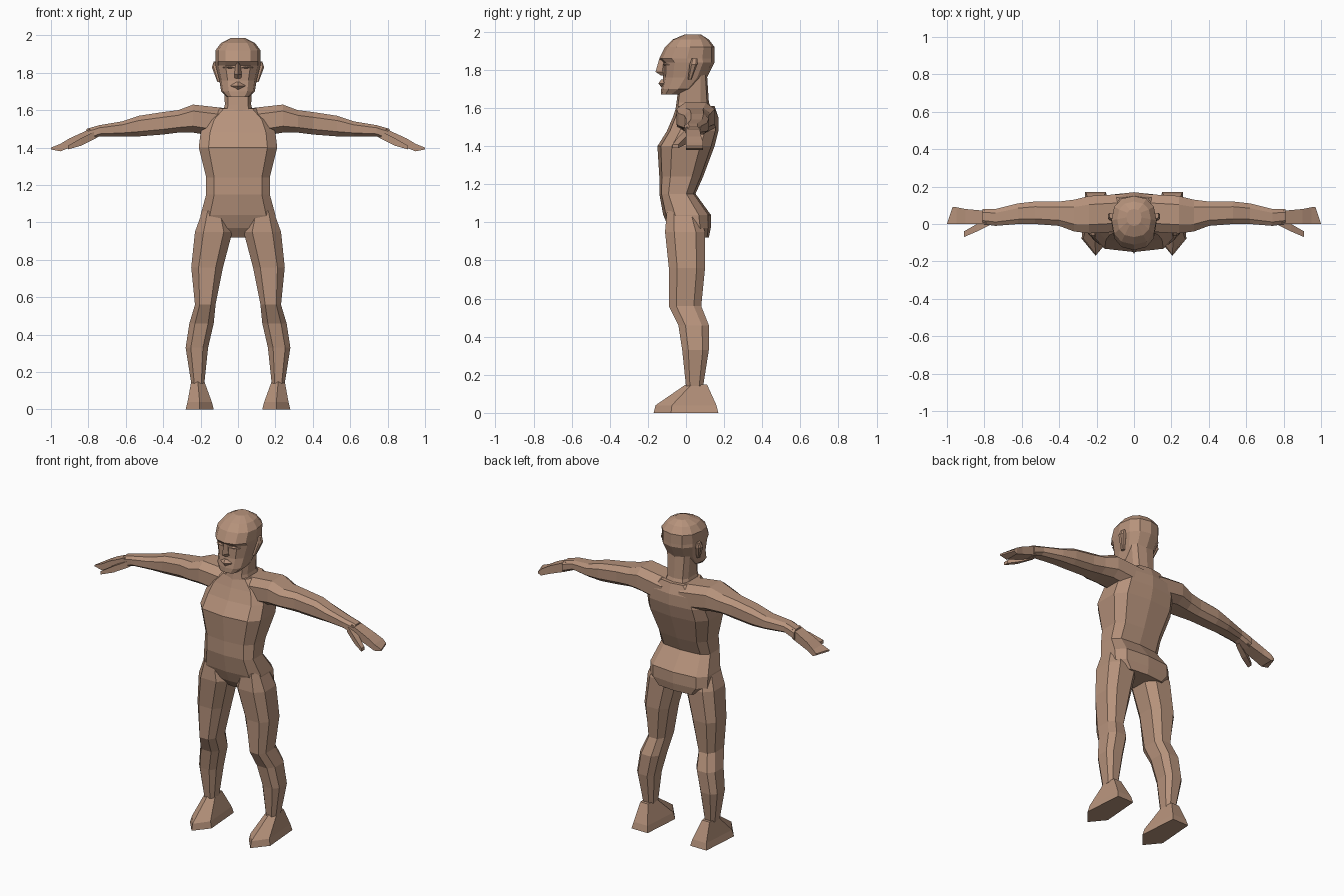
import bpy
import bmesh
from math import sin, cos, pi, copysign

cube = bpy.data.objects.get("Cube")
if cube:
    bpy.data.objects.remove(cube, do_unlink=True)

skin = bpy.data.materials.new("tan_skin")
skin.use_nodes = True
skin.diffuse_color = (.47, .29, .2, 1)
skin.node_tree.nodes["Principled BSDF"].inputs["Base Color"].default_value = skin.diffuse_color


def section(sides, power, turn=0):
    """Squared-off polygon starting at the front, fitted to a unit box."""
    def bulge(value):
        return copysign(abs(value) ** power, value)

    angles = [(i + turn) * 2 * pi / sides for i in range(sides)]
    across = [bulge(sin(angle)) for angle in angles]
    along = [bulge(-cos(angle)) for angle in angles]

    def fit(values):
        low, high = min(values), max(values)
        return [(value - low) / (high - low) for value in values]

    return list(zip(fit(across), fit(along)))


trunk_section = section(10, .6)
head_section = section(12, .85)
limb_section = section(8, .7, turn=.5)
box_section = section(4, 1, turn=.5)
wedge_section = section(4, 1)
foot_section = section(5, .6)


def loft(name, outline, stations, sideways=False, mirror=False, adjust=None):
    """Skin an outline through stations of (position, low, high, low, high).

    Upright parts run along z with x and y limits; sideways parts run along x
    with y and z limits.
    """
    bm = bmesh.new()
    loops = []
    for place, low_a, high_a, low_b, high_b in stations:
        loop = []
        for u, v in outline:
            a = low_a + u * (high_a - low_a)
            b = low_b + v * (high_b - low_b)
            loop.append(bm.verts.new((place, a, b) if sideways else (a, b, place)))
        loops.append(loop)
    for low, high in zip(loops, loops[1:]):
        for i in range(len(low)):
            j = (i + 1) % len(low)
            bm.faces.new((low[i], low[j], high[j], high[i]))
    bm.faces.new(loops[0])
    bm.faces.new(loops[-1])
    if adjust:
        for vert in bm.verts:
            adjust(vert.co)
    bmesh.ops.recalc_face_normals(bm, faces=bm.faces)

    mesh = bpy.data.meshes.new(name)
    bm.to_mesh(mesh)
    bm.free()
    mesh.materials.append(skin)
    obj = bpy.data.objects.new(name, mesh)
    bpy.context.collection.objects.link(obj)
    if mirror:
        modifier = obj.modifiers.new("other_side", "MIRROR")
        modifier.use_mirror_merge = False


def centred_loft(name, outline, stations):
    """Upright loft on the middle plane: (height, half width, front, back)."""
    loft(name, outline, [(height, -half, half, front, back)
                         for height, half, front, back in stations])


# Torso from the seat up to the collar
centred_loft("torso", trunk_section, [
    (.92, .15, -.05, .12),
    (.97, .2, -.09, .13),
    (1.04, .2, -.12, .13),
    (1.15, .17, -.14, .05),
    (1.24, .17, -.14, .09),
    (1.4, .21, -.15, .15),
    (1.48, .2, -.1, .17),
    (1.55, .17, -.07, .17),
    (1.61, .1, -.05, .15),
])

# Neck
centred_loft("neck", trunk_section, [
    (1.56, .09, -.06, .15),
    (1.63, .07, -.05, .12),
    (1.78, .08, -.03, .11),
])

# Head from the chin to the crown, with a brow ridge
centred_loft("head", head_section, [
    (1.67, .06, -.13, -.03),
    (1.7, .09, -.13, .05),
    (1.76, .1, -.12, .11),
    (1.84, .12, -.12, .15),
    (1.86, .12, -.14, .15),
    (1.92, .12, -.11, .15),
    (1.96, .09, -.07, .12),
    (1.985, .04, -.01, .08),
])

# Nose and lips
centred_loft("nose", wedge_section, [
    (1.77, .02, -.13, -.09),
    (1.79, .02, -.16, -.09),
    (1.86, .01, -.14, -.09),
])
centred_loft("lips", wedge_section, [
    (1.71, .02, -.13, -.09),
    (1.73, .04, -.145, -.09),
    (1.75, .02, -.13, -.09),
])

# Eyelids and ears
loft("eyelid", wedge_section, [
    (.02, -.12, -.1, 1.825, 1.83),
    (.05, -.12, -.09, 1.82, 1.84),
    (.08, -.1, -.07, 1.825, 1.83),
], sideways=True, mirror=True)
loft("ear", limb_section, [
    (1.75, .09, .11, .01, .03),
    (1.83, .1, .14, .02, .06),
    (1.86, .11, .13, .03, .06),
], mirror=True)

# Arms reaching sideways
loft("arm", limb_section, [
    (.06, -.04, .16, 1.45, 1.61),
    (.24, -.05, .15, 1.48, 1.63),
    (.32, -.04, .13, 1.48, 1.6),
    (.4, -.01, .12, 1.47, 1.59),
    (.53, 0, .12, 1.46, 1.57),
    (.62, 0, .11, 1.46, 1.54),
    (.74, -.01, .08, 1.46, 1.52),
    (.81, 0, .08, 1.43, 1.5),
], sideways=True, mirror=True)


# Hands with slanted fingertips, and thumbs
def slant_tip(co):
    if co.x > .98 and co.y > .04:
        co.x -= .03


loft("hand", box_section, [
    (.79, 0, .07, 1.44, 1.5),
    (.9, 0, .08, 1.4, 1.45),
    (.95, 0, .09, 1.38, 1.42),
    (1, 0, .09, 1.39, 1.4),
], sideways=True, mirror=True, adjust=slant_tip)
loft("thumb", box_section, [
    (.76, 0, .03, 1.45, 1.49),
    (.84, -.04, 0, 1.41, 1.45),
    (.91, -.07, -.04, 1.39, 1.41),
], sideways=True, mirror=True)

# Legs from the ankle to the hip
loft("leg", limb_section, [
    (.14, .18, .25, 0, .09),
    (.33, .16, .28, -.02, .12),
    (.46, .13, .26, -.04, .12),
    (.56, .12, .23, -.09, .08),
    (.76, .08, .25, -.09, .1),
    (.95, .03, .23, -.11, .1),
    (1.06, .07, .19, -.1, .06),
], mirror=True)

# Feet widening from the ankle to the sole
loft("foot", foot_section, [
    (0, .13, .28, -.17, .17),
    (.04, .14, .27, -.16, .16),
    (.15, .18, .25, 0, .11),
], mirror=True)
